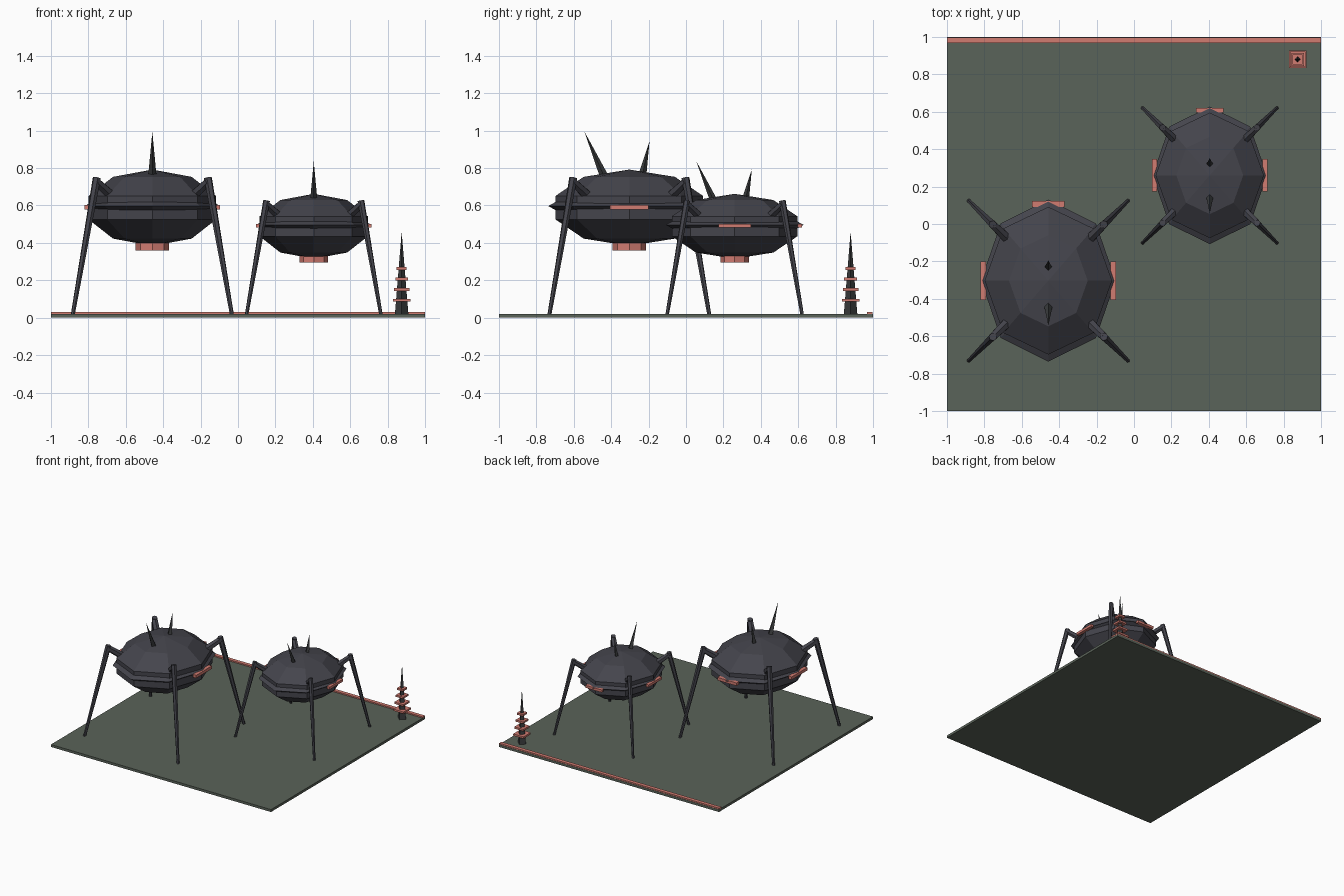
import bpy
import bmesh
from math import cos, sin, radians, tau
from mathutils import Vector, Matrix

if "Cube" in bpy.data.objects:
    bpy.data.objects.remove(bpy.data.objects["Cube"])


def material(name, r, g, b):
    m = bpy.data.materials.new(name)
    m.use_nodes = True
    m.diffuse_color = (r, g, b, 1)
    m.node_tree.nodes["Principled BSDF"].inputs["Base Color"].default_value = (r, g, b, 1)
    return m


GREEN = material("moss green", 0.102, 0.125, 0.1)
SHELL = material("dark slate", 0.058, 0.058, 0.072)
SPIKE = material("charcoal", 0.042, 0.045, 0.047)
RED = material("coral red", 0.64, 0.2, 0.165)


def finish(bm, name, mat, place=Matrix()):
    bmesh.ops.recalc_face_normals(bm, faces=bm.faces)
    mesh = bpy.data.meshes.new(name)
    bm.to_mesh(mesh)
    bm.free()
    mesh.materials.append(mat)
    ob = bpy.data.objects.new(name, mesh)
    ob.matrix_world = place
    bpy.context.collection.objects.link(ob)
    return ob


def box(name, mat, centre, size, place=Matrix()):
    bm = bmesh.new()
    shape = Matrix.Translation(centre) @ Matrix.Diagonal((*size, 1))
    bmesh.ops.create_cube(bm, size=1, matrix=shape)
    return finish(bm, name, mat, place)


def rod(name, mat, start, end, r1, r2, sides, place=Matrix()):
    """Tapered rod between two points; a zero end radius makes a spike."""
    start, end = Vector(start), Vector(end)
    axis = end - start
    turn = axis.to_track_quat('Z', 'Y').to_matrix().to_4x4()
    bm = bmesh.new()
    bmesh.ops.create_cone(bm, cap_ends=True, segments=sides, radius1=r1, radius2=r2,
                          depth=axis.length,
                          matrix=Matrix.Translation((start + end) / 2) @ turn)
    return finish(bm, name, mat, place)


def lathe(name, mat, profile, rx, ry, z, closed, place, sides=8):
    """Turn a (radius, height) profile into an oval faceted solid."""
    bm = bmesh.new()
    rings = [[bm.verts.new((rx * r * cos(tau * i / sides), ry * r * sin(tau * i / sides), z + h))
              for i in range(sides)] for r, h in profile]
    pairs = list(zip(rings, rings[1:] + rings[:1]))
    for a, b in pairs if closed else pairs[:-1]:
        for i in range(sides):
            j = (i + 1) % sides
            bm.faces.new((a[i], a[j], b[j], b[i]))
    bmesh.ops.remove_doubles(bm, verts=bm.verts, dist=0.0001)
    return finish(bm, name, mat, place)


def walker(tag, x, y, z, scale):
    place = Matrix.Translation((x, y, z)) @ Matrix.Scale(scale, 4)

    # Faceted shell and the sharp belt around it
    arc = [radians(a) for a in (-90, -54, -18, 18, 54, 90)]
    lathe(tag + "_body", SHELL, [(cos(a), 0.204 * sin(a)) for a in arc],
          0.358, 0.415, 0.588, False, place)
    lathe(tag + "_belt", SHELL, [(1, 0), (0.91, 0.022), (0.82, 0), (0.91, -0.022)],
          0.36, 0.433, 0.597, True, place)

    # Glowing plates on the back and both sides, and the belly hatch
    box(tag + "_back_light", RED, (0, 0.41, 0.591), (0.175, 0.03, 0.024), place)
    for side, word in ((-1, "right"), (1, "left")):
        box(f"{tag}_{word}_light", RED, (side * 0.347, 0, 0.591), (0.03, 0.205, 0.024), place)
    rod(tag + "_belly_hatch", RED, (0, 0, 0.36), (0, 0, 0.41), 0.09, 0.09, 8, place)

    # Two spikes on the back
    rod(tag + "_front_spike", SPIKE, (0, -0.128, 0.74), (0, -0.24, 0.995), 0.024, 0, 4, place)
    rod(tag + "_rear_spike", SPIKE, (0, 0.065, 0.74), (0, 0.108, 0.945), 0.024, 0, 4, place)

    # Four bent legs
    for sx, wx in ((-1, "right"), (1, "left")):
        for sy, wy in ((-1, "front"), (1, "rear")):
            hip = (sx * 0.2, sy * 0.205, 0.635)
            knee = (sx * 0.3, sy * 0.303, 0.728)
            top = (sx * 0.297, sy * 0.3, 0.748)
            foot = (sx * 0.425, sy * 0.427, 0.018)
            rod(f"{tag}_{wy}_{wx}_thigh", SHELL, hip, knee, 0.03, 0.023, 6, place)
            rod(f"{tag}_{wy}_{wx}_shin", SHELL, top, foot, 0.022, 0.011, 6, place)


# Ground slab with its raised back edge
box("ground_slab", GREEN, (0, 0, 0.01), (2, 2, 0.02))
box("back_edge_strip", RED, (0, 0.983, 0.02), (2, 0.03, 0.02))

# Large and small walkers
walker("large_walker", -0.458, -0.303, 0, 1)
walker("small_walker", 0.405, 0.26, -0.011, 0.85)

# Spire with square collars
px, py = 0.875, 0.88
rod("spire", SPIKE, (px, py, 0.02), (px, py, 0.46), 0.036, 0, 4)
for n, (h, half) in enumerate(((0.093, 0.047), (0.15, 0.041), (0.207, 0.034), (0.263, 0.027))):
    box(f"spire_collar_{n + 1}", RED, (px, py, h), (2 * half, 2 * half, 0.015))
